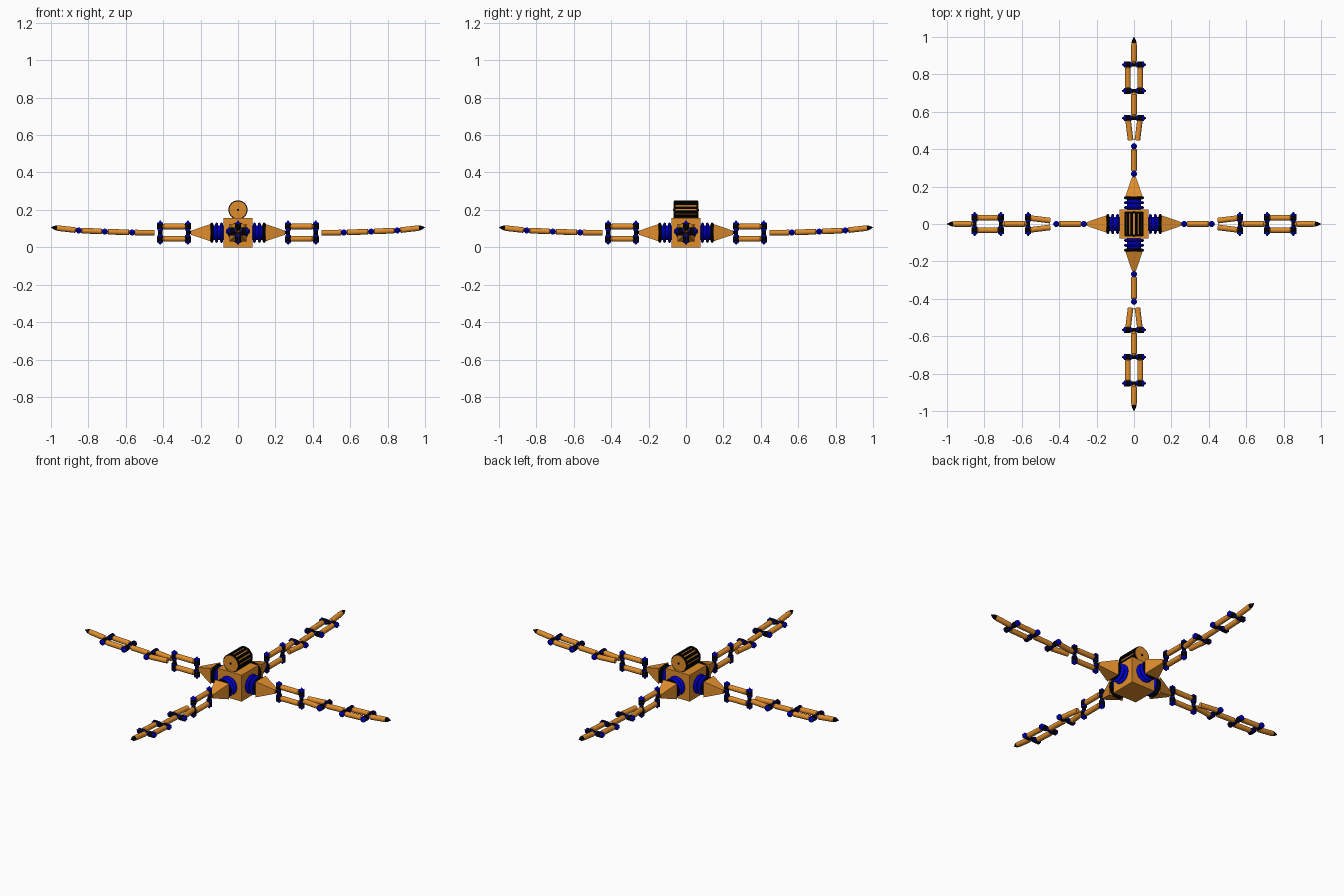
import bpy, bmesh, math
from mathutils import Vector, Matrix

cube = bpy.data.objects.get("Cube")
if cube:
    bpy.data.objects.remove(cube, do_unlink=True)


def material(name, rgb):
    m = bpy.data.materials.new(name)
    m.use_nodes = True
    m.diffuse_color = (*rgb, 1)
    m.node_tree.nodes["Principled BSDF"].inputs["Base Color"].default_value = (*rgb, 1)
    return m


ORANGE = material("orange", (0.75, 0.27, 0.025))
BLUE = material("blue", (0.0, 0.0, 0.8))
BLACK = material("black", (0.0, 0.0, 0.0))


def finish(name, bm, mat, matrix=Matrix()):
    bmesh.ops.recalc_face_normals(bm, faces=bm.faces)
    mesh = bpy.data.meshes.new(name)
    bm.to_mesh(mesh)
    bm.free()
    mesh.transform(matrix)
    mesh.materials.append(mat)
    mesh.shade_smooth()
    mesh.set_sharp_from_angle(angle=math.radians(35))
    obj = bpy.data.objects.new(name, mesh)
    bpy.context.collection.objects.link(obj)


def turned(name, start, end, profile, mat, turn=Matrix(), sides=16, roll=0.0):
    """Solid of revolution from start to end; profile is (fraction, radius)."""
    start, end = Vector(start), Vector(end)
    axis = end - start
    frame = axis.to_track_quat('Z', 'Y').to_matrix()
    bm = bmesh.new()
    rings = []
    for t, r in profile:
        ring = []
        for i in range(sides):
            a = 2 * math.pi * i / sides + roll
            offset = Vector((r * math.cos(a), r * math.sin(a), 0))
            ring.append(bm.verts.new(start + axis * t + frame @ offset))
        rings.append(ring)
    for a, b in zip(rings, rings[1:]):
        for i in range(sides):
            j = (i + 1) % sides
            bm.faces.new((a[i], a[j], b[j], b[i]))
    bm.faces.new(rings[0])
    bm.faces.new(rings[-1])
    finish(name, bm, mat, turn)


def rod(r):
    return [(0, r), (1, r)]


R = 0.015                                    # link radius
LINK = [(0, 0.008), (0.08, 0.009), (0.13, R), (0.87, R), (0.92, 0.009), (1, 0.008)]
RING = [(0, 0.046), (0.15, 0.051), (0.4, 0.054), (0.6, 0.054), (0.85, 0.051), (1, 0.046)]
MID = 0.078                                  # height of the arm axis
GAP = 0.033                                  # half spacing of paired links


def joint(name, centre, axis, turn):
    """Hinge pin with black collars and pointed blue ends."""
    centre, axis = Vector(centre), Vector(axis)
    turned(name + "_pin", centre - axis * 0.05, centre + axis * 0.05, rod(0.011), BLACK, turn)
    for s, side in ((-1, "a"), (1, "b")):
        d = axis * s
        turned(f"{name}_washer_{side}", centre + d * 0.013, centre + d * 0.019,
               rod(0.015), BLUE, turn)
        turned(f"{name}_collar_{side}", centre + d * 0.019, centre + d * 0.046,
               rod(0.016), BLACK, turn)
        turned(f"{name}_end_{side}", centre + d * 0.046, centre + d * 0.064,
               [(0, 0.016), (0.35, 0.016), (0.5, 0.009), (1, 0.003)], BLUE, turn)


# central body block
bm = bmesh.new()
bmesh.ops.create_cube(bm, size=1, matrix=Matrix.Translation((0, 0, MID))
                      @ Matrix.Diagonal((0.156, 0.156, 0.156, 1)))
finish("body_block", bm, ORANGE)

# ribbed drum on top, with black-rimmed orange end caps
DRUM_Z = 0.2
turned("drum", (0, -0.06, DRUM_Z), (0, 0.06, DRUM_Z), rod(0.045), ORANGE, sides=32)
for s, side in ((-1, "front"), (1, "back")):
    for part, y0, y1, r, mat in (("rim", 0.056, 0.065, 0.051, BLACK),
                                 ("cap", 0.064, 0.067, 0.046, ORANGE),
                                 ("axle", 0.066, 0.07, 0.006, BLACK)):
        turned(f"drum_{part}_{side}", (0, y0 * s, DRUM_Z), (0, y1 * s, DRUM_Z),
               rod(r), mat, sides=32)
for i in range(12):
    a = 2 * math.pi * (i + 0.5) / 12
    x, z = 0.043 * math.cos(a), DRUM_Z + 0.043 * math.sin(a)
    turned(f"drum_rib_{i + 1}", (x, -0.06, z), (x, 0.06, z), rod(0.0082), BLACK, sides=8)

# four identical arms, each built along +x and turned into place
for k, arm in enumerate(("left", "back", "right", "front")):
    turn = Matrix.Rotation(k * math.pi / 2, 4, 'Z')
    name = arm + "_arm_"

    # flexible shoulder and tapered socket
    turned(name + "shoulder_core", (0.07, 0, MID), (0.15, 0, MID), rod(0.038), BLUE, turn, 24)
    for n, (x, mat) in enumerate(((0.088, BLUE), (0.114, BLUE), (0.14, BLACK))):
        turned(f"{name}shoulder_ring_{n + 1}", (x - 0.008, 0, MID), (x + 0.008, 0, MID),
               RING, mat, turn, 32)
    root2 = math.sqrt(2)
    turned(name + "socket", (0.148, 0, MID), (0.25, 0, MID),
           [(0, 0.046 * root2), (1, 0.011 * root2)], ORANGE, turn, 4, math.pi / 4)
    turned(name + "socket_neck", (0.24, 0, MID), (0.27, 0, MID), rod(0.008), BLACK, turn)

    # hinges: upright on the inner pair, level on the outer three
    joint(name + "joint_1", (0.268, 0, MID), (0, 0, 1), turn)
    joint(name + "joint_2", (0.416, 0, MID), (0, 0, 1), turn)
    p3, p4, p5 = (0.566, 0, 0.079), (0.712, 0, 0.084), (0.852, 0, 0.09)
    for n, p in enumerate((p3, p4, p5)):
        joint(f"{name}joint_{n + 3}", p, (0, 1, 0), turn)

    # paired links
    for s, side in ((-1, "a"), (1, "b")):
        g = GAP * s
        turned(f"{name}inner_link_{side}", (0.268, 0, MID + g), (0.416, 0, MID + g),
               LINK, ORANGE, turn)
        turned(f"{name}splayed_link_{side}", (0.447, 0.018 * s, MID), (0.566, g, 0.079),
               [(0, R), (0.86, R), (0.93, 0.009), (1, 0.008)], ORANGE, turn)
        turned(f"{name}outer_link_{side}", (p4[0], g, p4[2]), (p5[0], g, p5[2]),
               LINK, ORANGE, turn)

    # single link and pointed tip
    turned(name + "single_link", p3, p4, LINK, ORANGE, turn)
    turned(name + "tip_link", p5, (0.97, 0, 0.103),
           [(0, 0.008), (0.1, 0.009), (0.16, R), (0.9, R), (1, 0.012)], ORANGE, turn)
    turned(name + "tip_point", (0.968, 0, 0.103), (1.0, 0, 0.107),
           [(0, 0.0135), (0.25, 0.0125), (1, 0.001)], BLACK, turn)
